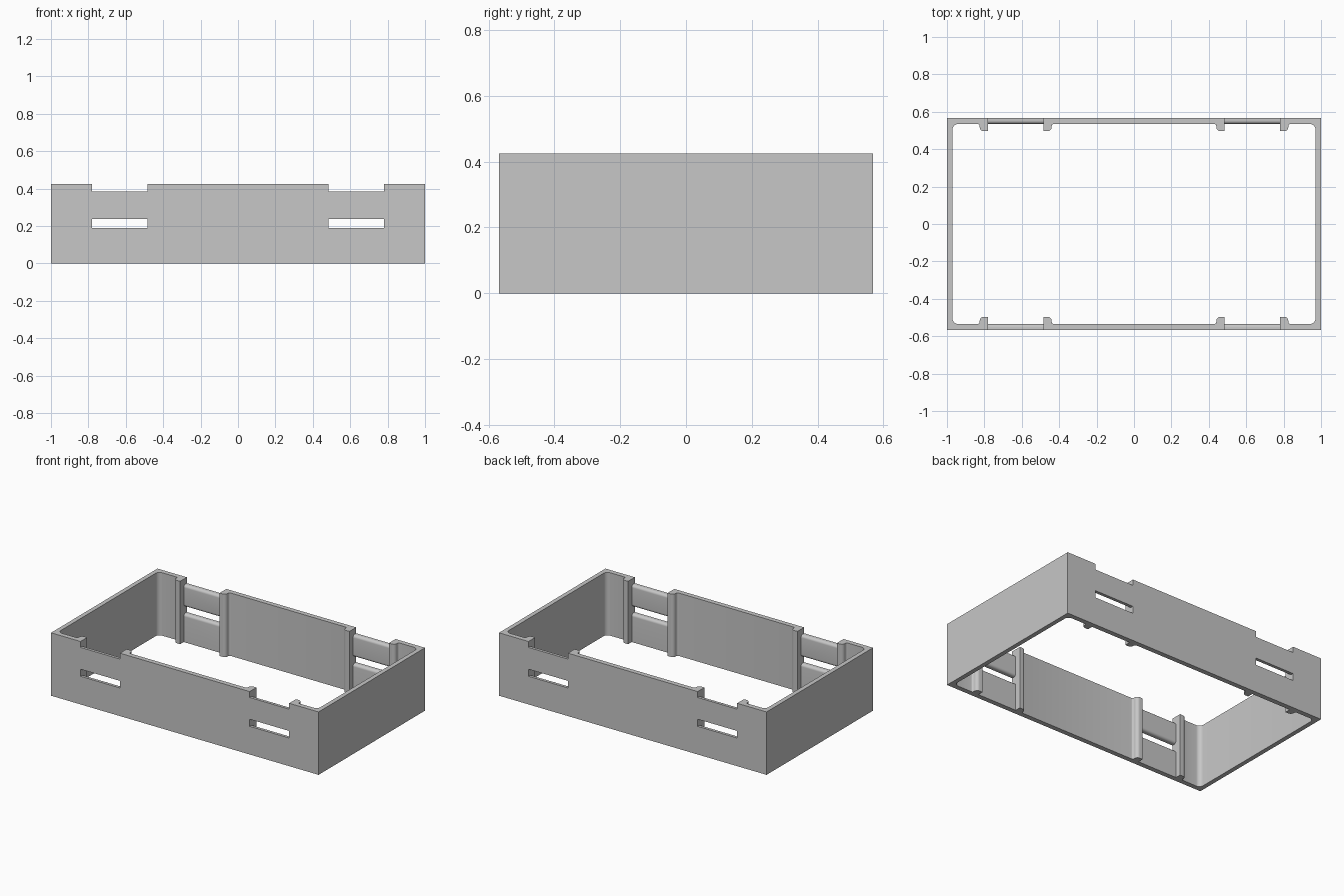
import bpy, bmesh
from math import cos, sin, pi
from mathutils import Vector

W, D, H = 1.0, 0.568, 0.425            # half width, half depth, height
WALL_X, WALL_Y, RIB_Y = 0.97, 0.535, 0.496
GAP_IN, GAP_OUT = 0.485, 0.78          # strap opening between two ribs

if "Cube" in bpy.data.objects:
    bpy.data.objects.remove(bpy.data.objects["Cube"], do_unlink=True)

grey = bpy.data.materials.new("grey plastic")
grey.use_nodes = True
grey.diffuse_color = (0.57, 0.57, 0.57, 1)
grey.node_tree.nodes["Principled BSDF"].inputs["Base Color"].default_value = (0.57, 0.57, 0.57, 1)


def arc(cx, cy, r, a0, a1, n=8):
    """Points on an arc, angles in degrees."""
    angles = [(a0 + (a1 - a0) * i / n) * pi / 180 for i in range(n + 1)]
    return [(cx + r * cos(a), cy + r * sin(a)) for a in angles]


def prism(name, points, direction):
    """Extrude a closed outline of 3D points."""
    bm = bmesh.new()
    face = bm.faces.new([bm.verts.new(p) for p in points])
    new = bmesh.ops.extrude_face_region(bm, geom=[face])["geom"]
    bmesh.ops.translate(bm, vec=Vector(direction),
                        verts=[v for v in new if isinstance(v, bmesh.types.BMVert)])
    bmesh.ops.recalc_face_normals(bm, faces=bm.faces)
    mesh = bpy.data.meshes.new(name)
    bm.to_mesh(mesh)
    bm.free()
    mesh.materials.append(grey)
    obj = bpy.data.objects.new(name, mesh)
    bpy.context.collection.objects.link(obj)
    return obj


def cut(target, cutter):
    """Subtract the cutter and throw it away."""
    cutter.hide_render = True
    mod = target.modifiers.new("cut", "BOOLEAN")
    mod.operation, mod.solver, mod.object = "DIFFERENCE", "EXACT", cutter
    bpy.context.view_layer.objects.active = target
    bpy.ops.object.modifier_apply(modifier=mod.name)
    bpy.data.objects.remove(cutter, do_unlink=True)


# Outer block of the frame
frame = prism("tray_frame", [(-W, -D, 0), (W, -D, 0), (W, D, 0), (-W, D, 0)], (0, 0, H))

# Cavity outline: ribs flat toward the opening, rounded on the far side
rib = arc(0.428, WALL_Y - 0.012, 0.012, 90, 0, 5)
rib += arc(0.462, RIB_Y + 0.022, 0.022, 180, 270)
rib += [(GAP_IN, RIB_Y), (GAP_IN, WALL_Y)]
outer_rib = [(GAP_IN + GAP_OUT - x, y) for x, y in reversed(rib)]
corner = arc(WALL_X - 0.03, WALL_Y - 0.03, 0.03, 90, 0)
quarter = rib + outer_rib + corner
right = quarter + [(x, -y) for x, y in reversed(quarter)]
outline = right + [(-x, y) for x, y in reversed(right)]
cut(frame, prism("cavity", [(x, y, -0.1) for x, y in outline], (0, 0, H + 0.2)))


def opening(z0, z1, round_top):
    """Cross-section (y, z) of an opening, flared at the inner wall face."""
    r, y = 0.018, WALL_Y
    pts = [(D + 0.1, z0)] + arc(y + r, z0 - r, r, 90, 180) + [(y - 0.01, z0 - r)]
    if round_top:
        pts += [(y - 0.01, z1 + r)] + arc(y + r, z1 + r, r, 180, 270)
    else:
        pts += [(y - 0.01, z1)]
    return pts + [(D + 0.1, z1)]


# Strap notches in the rim and slots below them
for section in (opening(0.385, H + 0.1, False), opening(0.19, 0.238, True)):
    for sy in (-1, 1):
        for x in (GAP_IN, -GAP_OUT):
            pts = [(x, sy * y, z) for y, z in section]
            cut(frame, prism("strap_opening", pts, (GAP_OUT - GAP_IN, 0, 0)))

bpy.ops.object.select_all(action="DESELECT")
frame.select_set(True)
bpy.context.view_layer.objects.active = frame
bpy.ops.object.shade_smooth_by_angle(angle=pi / 6)
